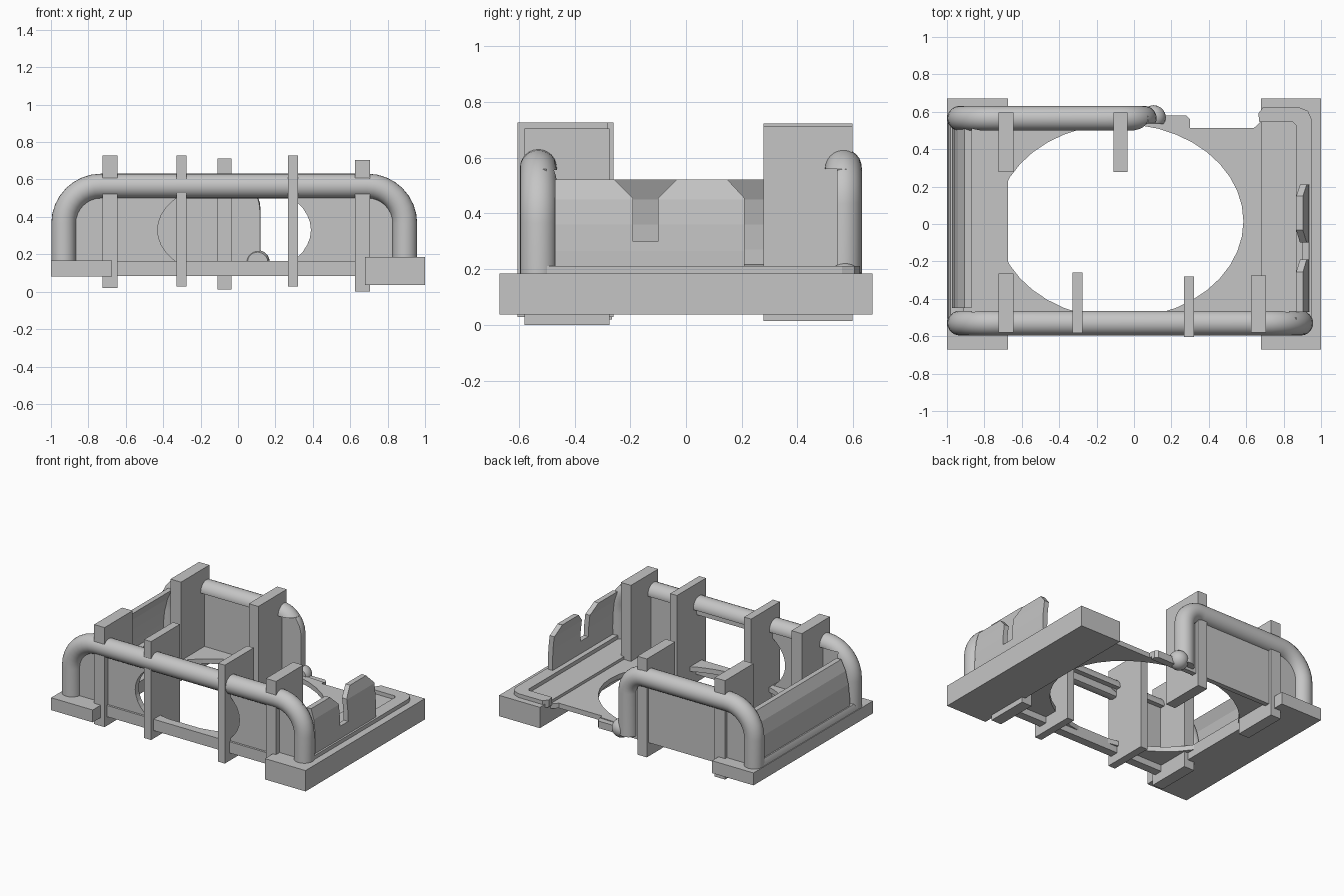
import bpy, bmesh, math
from mathutils import Vector

if "Cube" in bpy.data.objects:
    bpy.data.objects.remove(bpy.data.objects["Cube"])

grey = bpy.data.materials.new("plain grey")
grey.diffuse_color = (0.56, 0.56, 0.56, 1)
grey.use_nodes = True
grey.node_tree.nodes["Principled BSDF"].inputs["Base Color"].default_value = grey.diffuse_color


def add(name, bm, smooth=False):
    bmesh.ops.recalc_face_normals(bm, faces=bm.faces)
    me = bpy.data.meshes.new(name)
    bm.to_mesh(me)
    bm.free()
    me.materials.append(grey)
    ob = bpy.data.objects.new(name, me)
    bpy.context.collection.objects.link(ob)
    if smooth:
        shade(ob)
    return ob


def shade(ob):
    bpy.ops.object.select_all(action='DESELECT')
    ob.select_set(True)
    bpy.context.view_layer.objects.active = ob
    bpy.ops.object.shade_smooth_by_angle(angle=math.radians(35))


def prism(name, pts, axis, a, b, smooth=False):
    """Extrude a 2D outline along an axis from a to b."""
    place = {'x': lambda p, t: (t, p[0], p[1]),
             'y': lambda p, t: (p[0], t, p[1]),
             'z': lambda p, t: (p[0], p[1], t)}[axis]
    bm = bmesh.new()
    lo = [bm.verts.new(place(p, a)) for p in pts]
    hi = [bm.verts.new(place(p, b)) for p in pts]
    bm.faces.new(lo)
    bm.faces.new(hi[::-1])
    n = len(pts)
    for i in range(n):
        j = (i + 1) % n
        bm.faces.new((lo[i], lo[j], hi[j], hi[i]))
    return add(name, bm, smooth)


def box(name, x0, x1, y0, y1, z0, z1):
    return prism(name, [(x0, y0), (x1, y0), (x1, y1), (x0, y1)], 'z', z0, z1)


def ellipse(cx, cy, rx, ry, n=40):
    return [(cx + rx * math.cos(math.tau * i / n), cy + ry * math.sin(math.tau * i / n))
            for i in range(n)]


def cut(ob, cutter):
    m = ob.modifiers.new("cut", 'BOOLEAN')
    m.operation = 'DIFFERENCE'
    m.solver = 'EXACT'
    m.object = cutter
    bpy.context.view_layer.objects.active = ob
    bpy.ops.object.modifier_apply(modifier=m.name)
    bpy.data.objects.remove(cutter)


def arch(name, xl, xr, y, bottom_l, bottom_r, top, bend_l, bend_r, r):
    """Pipe going up, across with two rounded bends, and down."""
    path = [(xl, bottom_l)]
    for i in range(9):
        a = math.pi - i * math.pi / 16
        path.append((xl + bend_l + bend_l * math.cos(a), top - bend_l + bend_l * math.sin(a)))
    for i in range(9):
        a = math.pi / 2 - i * math.pi / 16
        path.append((xr - bend_r + bend_r * math.cos(a), top - bend_r + bend_r * math.sin(a)))
    path.append((xr, bottom_r))
    bm = bmesh.new()
    rings = []
    for i, p in enumerate(path):
        d = Vector(path[min(i + 1, len(path) - 1)]) - Vector(path[max(i - 1, 0)])
        d.normalize()
        rings.append([bm.verts.new((p[0] - d.y * r * math.cos(t), y + r * math.sin(t),
                                    p[1] + d.x * r * math.cos(t)))
                      for t in [math.tau * k / 24 for k in range(24)]])
    for a, b in zip(rings, rings[1:]):
        for k in range(24):
            j = (k + 1) % 24
            bm.faces.new((a[k], a[j], b[j], b[k]))
    bm.faces.new(rings[0])
    bm.faces.new(rings[-1])
    return add(name, bm)


# Feet
box("left_foot", -1, -0.673, -0.67, 0.67, 0.08, 0.168)
box("right_foot", 0.68, 1, -0.67, 0.67, 0.037, 0.185)

# Pipes, hollowed where they overlap the inner space
front_pipe = arch("front_pipe", -0.932, 0.892, -0.53, 0.1, 0.1, 0.565, 0.2, 0.2, 0.066)
cut(front_pipe, box("cutter", -0.865, 0.83, -0.503, 0, 0, 0.555))
shade(front_pipe)
back_pipe = arch("back_pipe", -0.932, 0.055, 0.565, 0.1, 0.13, 0.565, 0.2, 0.13, 0.066)
cut(back_pipe, box("cutter", -0.865, 0.3, 0.2, 0.542, 0, 0.56))
shade(back_pipe)
bm = bmesh.new()
bmesh.ops.create_uvsphere(bm, u_segments=20, v_segments=12, radius=0.065)
bmesh.ops.translate(bm, verts=bm.verts, vec=(0.105, 0.57, 0.157))
knob = add("pipe_end_knob", bm)
cut(knob, box("cutter", -0.1, 0.3, 0.4, 0.535, 0, 0.5))
shade(knob)

# Upright plates: x0, x1, y0, y1, z0, z1
for name, dims in {
    "front_plate_1": (-0.725, -0.643, -0.58, -0.265, 0.02, 0.727),
    "front_plate_2": (-0.33, -0.275, -0.583, -0.26, 0.028, 0.727),
    "front_plate_3": (0.267, 0.32, -0.605, -0.28, 0.028, 0.727),
    "front_plate_4": (0.625, 0.705, -0.58, -0.275, 0.0, 0.705),
    "back_plate_1": (-0.725, -0.643, 0.278, 0.597, 0.02, 0.722),
    "back_plate_2": (-0.11, -0.035, 0.278, 0.597, 0.013, 0.712),
}.items():
    box(name, *dims)

# Floor with its large opening
floor = prism("floor", [(-0.75, -0.52), (0.87, -0.52), (0.87, 0.56), (0.69, 0.56), (0.64, 0.512),
                        (0.3, 0.512), (0.3, 0.535), (0.12, 0.545), (-0.75, 0.545)],
              'z', 0.13, 0.165)
cut(floor, prism("cutter", ellipse(-0.075, 0.015, 0.66, 0.52), 'z', 0, 0.3))
prism("back_floor_tab", [(0.1, 0.53), (0.3, 0.53), (0.3, 0.56), (0.28, 0.58), (0.1, 0.58)],
      'z', 0.11, 0.16)

# Front wall with rounded opening, sill below it
front_wall = box("front_wall", -0.9, 0.87, -0.54, -0.5, 0.09, 0.56)
cut(front_wall, prism("cutter", ellipse(-0.02, 0.33, 0.41, 0.26), 'y', -0.7, -0.3))
box("front_sill", -0.65, 0.64, -0.555, -0.495, 0.085, 0.165)

# Back wall
box("back_wall", -0.9, 0.075, 0.542, 0.577, 0.11, 0.56)

# Side walls, leaning inward above the bottom lip
profile = [(0.935, 0.16), (0.938, 0.265), (0.935, 0.36), (0.925, 0.45), (0.903, 0.522)]
outline = profile + [(x - 0.036, z) for x, z in reversed(profile)]
right_wall = prism("right_wall", outline, 'y', -0.47, 0.21)
notch = [(-0.19, 0.3), (-0.1, 0.3), (-0.1, 0.455), (-0.03, 0.525), (-0.03, 0.6),
         (-0.26, 0.6), (-0.26, 0.525), (-0.19, 0.455)]
cut(right_wall, prism("cutter", notch, 'x', 0.7, 1.1))
cut(right_wall, prism("cutter", [(0.15, 0.52), (0.21, 0.455), (0.3, 0.455), (0.3, 0.6),
                                 (0.15, 0.6)], 'x', 0.7, 1.1))
left = [(-0.975, 0.16), (-0.972, 0.27), (-0.962, 0.36), (-0.94, 0.45), (-0.905, 0.522)]
prism("left_wall", left + [(x + 0.036, z) for x, z in reversed(left)], 'y', -0.45, 0.52)

# Bottom lips on the feet
lip = [(0.865, -0.5), (0.95, -0.5), (0.95, 0.56), (0.93, 0.605), (0.88, 0.625), (0.69, 0.625),
       (0.665, 0.59), (0.67, 0.545), (0.85, 0.545), (0.865, 0.53)]
prism("right_lip", lip, 'z', 0.16, 0.212)
prism("left_lip", [(-0.995, 0.1), (-0.91, 0.1), (-0.91, 0.21), (-0.95, 0.22), (-0.98, 0.21),
                   (-0.995, 0.18)], 'y', -0.53, 0.56, True)
